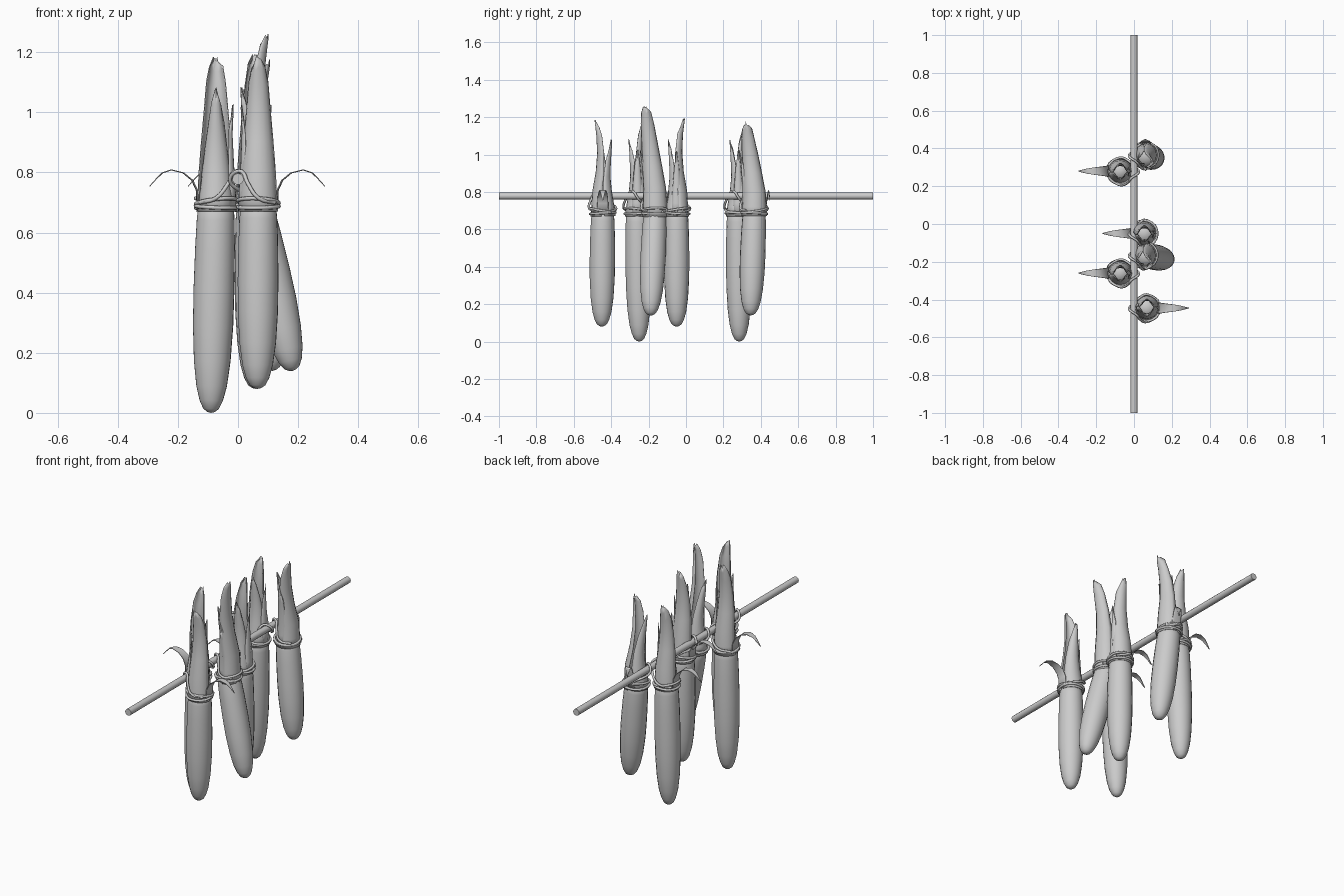
import bpy, bmesh, random
from math import pi, sin, cos, radians
from mathutils import Vector, Matrix

if "Cube" in bpy.data.objects:
    bpy.data.objects.remove(bpy.data.objects["Cube"])

random.seed(4)
TIE = 0.69


def finish(name, bm, thick=0):
    bmesh.ops.recalc_face_normals(bm, faces=bm.faces)
    me = bpy.data.meshes.new(name)
    bm.to_mesh(me)
    bm.free()
    ob = bpy.data.objects.new(name, me)
    bpy.context.collection.objects.link(ob)
    for p in me.polygons:
        p.use_smooth = True
    if thick:
        m = ob.modifiers.new("thickness", 'SOLIDIFY')
        m.thickness = thick
    return ob


# Ear body: lathed profile (height fraction below the tie, radius), aimed from tie to tip
PROFILE = [(0, 0), (.004, .012), (.02, .026), (.06, .039), (.13, .051), (.25, .061), (.42, .067),
           (.6, .068), (.8, .066), (.93, .063), (.98, .060), (1.0, .052), (1.03, .035), (1.045, 0)]


def ear(name, top, tip):
    axis = top - tip
    rot = axis.to_track_quat('Z', 'Y')
    bm = bmesh.new()
    n = 20
    rings = []
    for f, r in PROFILE:
        rings.append([bm.verts.new(tip + rot @ Vector((r * cos(2 * pi * i / n), r * sin(2 * pi * i / n),
                                                       f * axis.length))) for i in range(n)])
    for a, b in zip(rings, rings[1:]):
        for i in range(n):
            bm.faces.new((a[i], a[(i + 1) % n], b[(i + 1) % n], b[i]))
    bmesh.ops.remove_doubles(bm, verts=bm.verts, dist=1e-5)
    finish(name, bm)


# Husk leaf: rows of (height, outward offset, half width), curved across its width
TALL = [(.67, .066, .066), (.72, .061, .062), (.80, .056, .058), (.90, .038, .050), (1.0, .030, .041),
        (1.09, .034, .033), (1.14, .040, .024), (1.17, .044, .010)]
SHORT = [(.67, .066, .062), (.72, .060, .056), (.80, .046, .048), (.88, .038, .038), (.96, .040, .028),
         (1.03, .044, .017), (1.08, .047, .003)]
SIDE = [(.67, .065, .030), (.74, .062, .028), (.84, .056, .022), (.94, .052, .014), (1.02, .056, .003)]
CURL = [(.68, .062, .030), (.74, .064, .028), (.775, .080, .026), (.80, .110, .022), (.81, .150, .018),
        (.80, .180, .013), (.78, .200, .008), (.755, .222, .002)]


def leaf(name, base, ang, rows, bulge=.9, lean=0, top=None, reach=1):
    out = Vector((cos(ang), sin(ang), 0))
    side = Vector((-sin(ang), cos(ang), 0))
    n = 8
    bm = bmesh.new()
    grid = []
    for k, (z, d, w) in enumerate(rows):
        if top:
            z = TIE + (z - TIE) * (top - TIE) / (rows[-1][0] - TIE)
        if d > .07:
            d = .07 + (d - .07) * reach
        row = []
        for i in range(n + 1):
            u = -1 + 2 * i / n
            jag = random.uniform(-.018, .006) if bulge > .5 and k >= len(rows) - 3 else 0
            p = out * (d - w * bulge * (1 - cos(u * pi / 2))) + side * (w * sin(u * pi / 2))
            p.y += lean * max(0, z - .8) / .4
            row.append(bm.verts.new(Vector((base.x, base.y, z + jag)) + p))
        grid.append(row)
    for a, b in zip(grid, grid[1:]):
        for i in range(n):
            bm.faces.new((a[i], a[i + 1], b[i + 1], b[i]))
    finish(name, bm, .003)


# Rope: bevelled curve through points
def rope(name, pts, cyclic=False):
    cu = bpy.data.curves.new(name, 'CURVE')
    cu.dimensions = '3D'
    cu.bevel_depth = .0065
    cu.bevel_resolution = 2
    cu.resolution_u = 4
    cu.use_fill_caps = True
    sp = cu.splines.new('BEZIER')
    sp.bezier_points.add(len(pts) - 1)
    for b, p in zip(sp.bezier_points, pts):
        b.co = p
        b.handle_left_type = b.handle_right_type = 'AUTO'
    sp.use_cyclic_u = cyclic
    ob = bpy.data.objects.new(name, cu)
    bpy.context.collection.objects.link(ob)


# Hanging pole
bm = bmesh.new()
bmesh.ops.create_cone(bm, cap_ends=True, segments=12, radius1=.019, radius2=.019, depth=2,
                      matrix=Matrix.Translation((0, 0, .778)) @ Matrix.Rotation(pi / 2, 4, 'X'))
pole = finish("pole", bm)
pole.data.polygons.foreach_set("use_smooth", [len(p.vertices) == 4 for p in pole.data.polygons])

# Ears: tie x, y; tip x, y, z; tall leaf direction; curl direction; curl reach; leaf top; lean
EARS = [(-.073, .28, -.09, .285, 0, 90, 180, 1, 1.15, 0),
        (.06, .365, .115, .345, .14, 0, 90, .1, 1.17, -.045),
        (.055, -.05, .06, -.05, .08, 90, 180, 1, 1.19, 0),
        (.055, -.165, .182, -.19, .14, 0, 90, .1, 1.26, -.045),
        (-.073, -.26, -.09, -.25, 0, 90, 180, 1, 1.18, 0),
        (.068, -.445, .065, -.45, .08, -90, 0, 1, 1.18, 0)]

for k, (x, y, tx, ty, tz, tall, curl, reach, top, lean) in enumerate(EARS):
    n = f"_{k + 1}"
    base = Vector((x, y, TIE))
    ear("ear" + n, base, Vector((tx, ty, tz)))
    a, c = radians(tall), radians(curl)
    leaf("tall_husk" + n, base, a, TALL, lean=lean, top=top)
    leaf("short_husk" + n, base, a + pi, SHORT, lean=lean)
    leaf("side_husk" + n, base, c + pi, SIDE, .7, lean)
    leaf("curled_husk" + n, base, c, CURL, .15, reach=reach)
    # Tie rings round the neck
    for j, (dz, tilt) in enumerate(((-.004, .004), (.012, -.012))):
        rope(f"tie_ring_{k + 1}_{j + 1}",
             [base + Vector((.068 * cos(t), .068 * sin(t), dz + tilt * cos(t + k)))
              for t in [i * pi / 4 for i in range(8)]], True)
    # Loop over the pole
    s = 1 if x > 0 else -1
    rope("hanging_loop" + n, [(x + s * .055, y - .045, .70), (x, y - .074, .715), (s * .032, y - .06, .765),
                              (s * .012, y - .035, .803), (-s * .018, y - .015, .795),
                              (-s * .026, y, .77), (-s * .006, y + .02, .748),
                              (s * .03, y + .055, .73), (x, y + .072, .71), (x + s * .06, y + .04, .695)])
